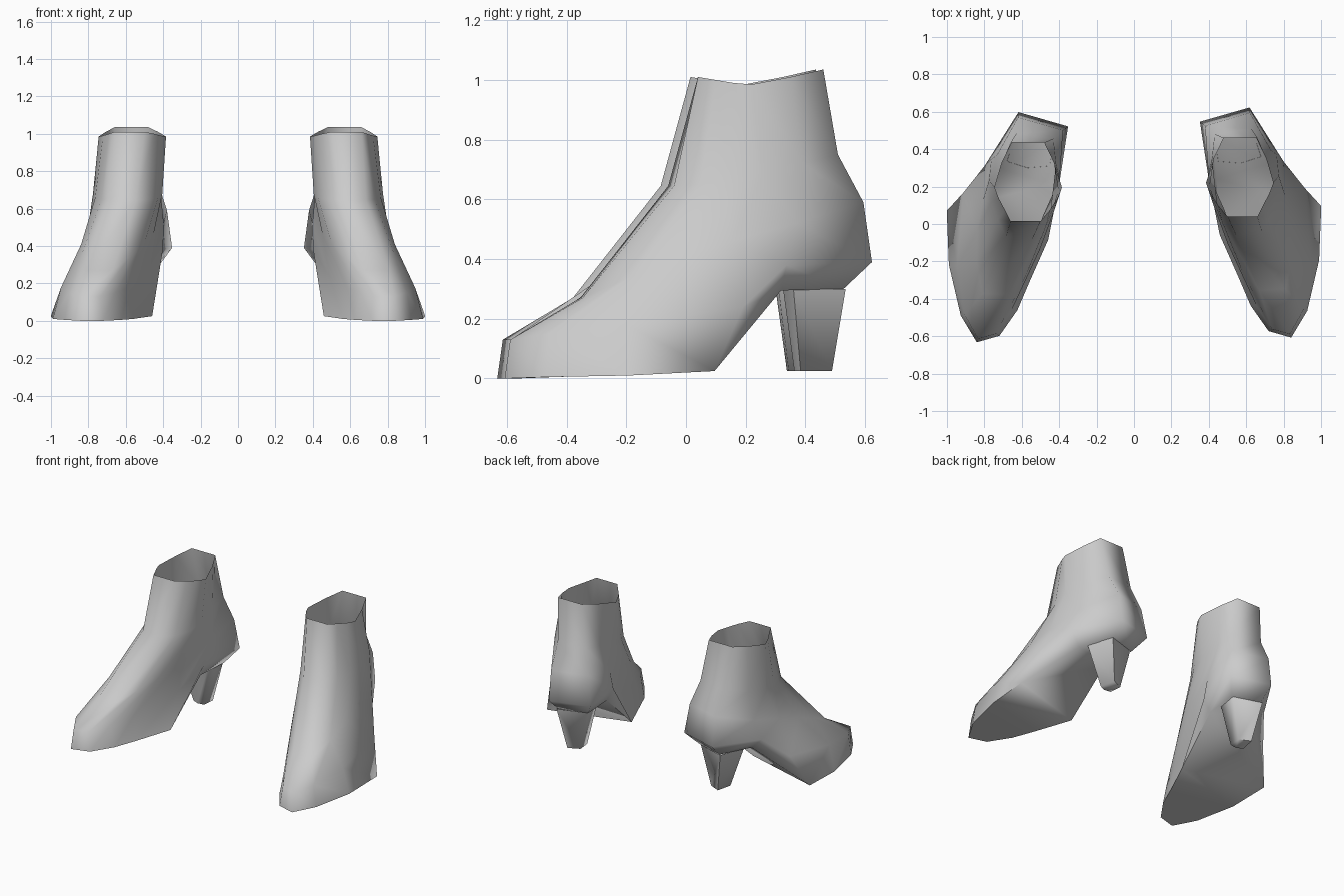
import bpy
import bmesh
import math
from mathutils import Vector

default_cube = bpy.data.objects.get("Cube")
if default_cube:
    bpy.data.objects.remove(default_cube, do_unlink=True)


def make_material(name, colour):
    material = bpy.data.materials.new(name)
    material.use_nodes = True
    material.diffuse_color = colour
    shader = material.node_tree.nodes["Principled BSDF"]
    shader.inputs["Base Color"].default_value = colour
    return material


boot_grey = make_material("boot grey", (0.6, 0.6, 0.6, 1))

# Each loop runs from toe side to heel side: (y, z, centre x, half width)
opening_loop = [(.04, 1.01, .58, .08), (.1, 1, .57, .12), (.16, .99, .567, .155),
                (.22, .985, .565, .18), (.35, 1.01, .567, .14), (.46, 1.035, .57, .09)]
ankle_loop = [(-.05, .645, .615, .07), (.03, .65, .6, .13), (.12, .66, .595, .17),
              (.23, .68, .59, .187), (.37, .72, .575, .16), (.495, .75, .53, .1)]
instep_loop = [(-.35, .27, .74, .07), (-.22, .34, .71, .135), (-.06, .41, .67, .175),
               (.1, .46, .63, .185), (.32, .52, .58, .19), (.56, .59, .5, .125)]
side_loop = [(-.575, .13, .785, .05), (-.45, .15, .78, .125), (-.24, .18, .765, .185),
             (.13, .24, .7, .222), (.28, .38, .6, .206), (.585, .39, .485, .138)]
sole_loop = [(-.59, 0, .78, .063), (-.45, .005, .775, .152), (-.24, .01, .775, .22),
             (.018, .025, .73, .282), (.28, .295, .575, .14), (.5, .3, .515, .1)]
foot_loops = [(opening_loop, 0), (ankle_loop, .5), (instep_loop, 1),
              (side_loop, 1), (sole_loop, 1)]

# Outline of the heel where it meets the boot, and where it tapers to
heel_outline = [(.45, .335), (.57, .325), (.68, .36), (.62, .535), (.43, .475)]
heel_centre = Vector((.535, .42, .025))


def add_loop(mesh, stations, turn):
    """Outer points toe to heel, then inner points heel to toe."""
    outer, inner = [], []
    for y, z, centre, width in stations:
        angle = math.radians(max(-16, min(16, 16 + (y + .2) * 85))) * turn
        across = Vector((math.cos(angle), math.sin(angle), 0)) * width
        middle = Vector((centre, y, z))
        outer.append(mesh.verts.new(middle + across))
        inner.append(mesh.verts.new(middle - across))
    return outer + inner[::-1]


def bridge(mesh, upper, lower):
    count = len(upper)
    for i in range(count):
        j = (i + 1) % count
        mesh.faces.new((upper[i], upper[j], lower[j], lower[i]))


def finish(mesh, name, mirrored):
    """Place the part on its own side and smooth all but the hard edges."""
    if mirrored:
        for vert in mesh.verts:
            vert.co.x = -vert.co.x
            vert.co.y -= .025
    bmesh.ops.recalc_face_normals(mesh, faces=mesh.faces)
    data = bpy.data.meshes.new(name)
    mesh.to_mesh(data)
    mesh.free()
    data.materials.append(boot_grey)
    part = bpy.data.objects.new(name, data)
    bpy.context.collection.objects.link(part)
    bpy.ops.object.select_all(action="DESELECT")
    part.select_set(True)
    bpy.context.view_layer.objects.active = part
    bpy.ops.object.shade_smooth_by_angle(angle=math.radians(80))


def build_boot(side, mirrored):
    # Hollow upper with a closed sole and arch
    mesh = bmesh.new()
    loops = [add_loop(mesh, stations, turn) for stations, turn in foot_loops]
    for upper, lower in zip(loops, loops[1:]):
        bridge(mesh, upper, lower)
    sole = loops[-1]
    for i in range(len(sole_loop) - 1):
        mesh.faces.new((sole[i], sole[i + 1], sole[-i - 2], sole[-i - 1]))
    finish(mesh, side + "_boot_upper", mirrored)

    # Tapered heel, slimmer across than along
    mesh = bmesh.new()
    top = [mesh.verts.new((x, y, .3)) for x, y in heel_outline]
    tip = []
    for vert in top:
        offset = vert.co - heel_centre
        tip.append(mesh.verts.new(heel_centre + Vector((offset.x * .4, offset.y * .6, 0))))
    bridge(mesh, top, tip)
    mesh.faces.new(tip)
    finish(mesh, side + "_boot_heel", mirrored)


build_boot("left", False)
build_boot("right", True)
